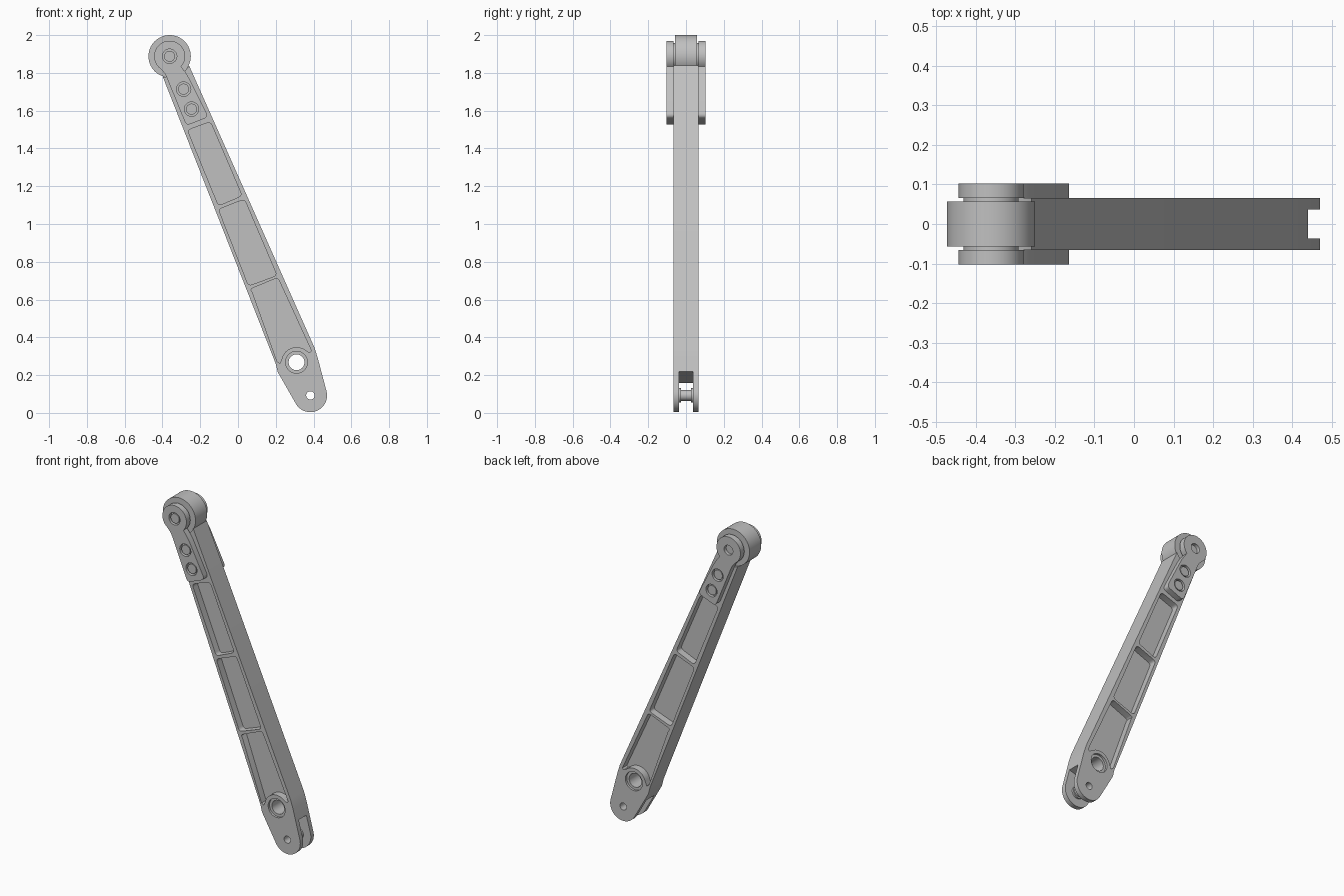
import bpy, bmesh, math
from mathutils import Vector

if "Cube" in bpy.data.objects:
    bpy.data.objects.remove(bpy.data.objects["Cube"])

grey = bpy.data.materials.new("machined_grey")
grey.diffuse_color = (0.53, 0.53, 0.53, 1)
grey.use_nodes = True
grey.node_tree.nodes["Principled BSDF"].inputs["Base Color"].default_value = grey.diffuse_color


def arc(cx, cz, r, a0, a1, n):
    """Points on an arc in the XZ plane, angles in degrees."""
    return [(cx + r * math.cos(math.radians(a0 + (a1 - a0) * i / n)),
             cz + r * math.sin(math.radians(a0 + (a1 - a0) * i / n))) for i in range(n + 1)]


def rounded(pts, r, n=4):
    """Round each corner of a polygon with a small curve."""
    out = []
    for i, p in enumerate(pts):
        p = Vector(p)
        a, b = Vector(pts[i - 1]) - p, Vector(pts[(i + 1) % len(pts)]) - p
        s = p + a.normalized() * min(r, a.length * 0.45)
        e = p + b.normalized() * min(r, b.length * 0.45)
        for k in range(n + 1):
            t = k / n
            out.append(tuple(s * (1 - t) ** 2 + p * 2 * t * (1 - t) + e * t * t))
    return out


def prism(name, pts, y0, y1):
    """Extrude an XZ outline from y0 to y1."""
    bm = bmesh.new()
    f = bm.faces.new([bm.verts.new((x, y0, z)) for x, z in pts])
    ext = bmesh.ops.extrude_face_region(bm, geom=[f])
    bmesh.ops.translate(bm, vec=(0, y1 - y0, 0),
                        verts=[v for v in ext["geom"] if isinstance(v, bmesh.types.BMVert)])
    bmesh.ops.recalc_face_normals(bm, faces=bm.faces)
    me = bpy.data.meshes.new(name)
    bm.to_mesh(me)
    bm.free()
    me.materials.append(grey)
    ob = bpy.data.objects.new(name, me)
    bpy.context.collection.objects.link(ob)
    return ob


def disc(name, c, r, y0, y1, n=40):
    return prism(name, arc(c[0], c[1], r, 0, 360 * (n - 1) / n, n - 1), y0, y1)


def activate(ob):
    bpy.ops.object.select_all(action='DESELECT')
    ob.select_set(True)
    bpy.context.view_layer.objects.active = ob


def cut(ob, cutters):
    for c in cutters:
        activate(ob)
        m = ob.modifiers.new("cut", 'BOOLEAN')
        m.operation, m.solver, m.object = 'DIFFERENCE', 'EXACT', c
        bpy.ops.object.modifier_apply(modifier=m.name)
        bpy.data.objects.remove(c)


ROLLER = (-0.362, 1.888)
BOLTS = [(-0.288, 1.714), (-0.246, 1.608)]
BORE = (0.31, 0.268)
PIN = (0.383, 0.0925)
ARM_Y, PLATE_Y, WEB_Y = 0.066, 0.103, 0.022

# Tapered arm, scooped at the roller and rounded at the fork end
outline = (arc(*ROLLER, 0.113, -109, -25, 14) + [(0.405, 0.345), (0.421, 0.295)]
           + arc(*PIN, 0.0885, 14, -150, 28)
           + [(0.21, 0.217), (0.199, 0.262)])
arm = prism("arm", outline, -ARM_Y, ARM_Y)

# Three lightening pockets on each side
pockets = [
    rounded([(-0.267, 1.497), (-0.146, 1.541), (0.021, 1.150), (-0.103, 1.097)], 0.02),
    rounded([(-0.103, 1.078), (0.034, 1.131), (0.206, 0.728), (0.056, 0.673)], 0.02),
    rounded([(0.061, 0.654), (0.211, 0.716), (0.355, 0.386)], 0.02)[:10]
    + [(0.389, 0.328), (0.380, 0.320)] + arc(*BORE, 0.08, 48, 168, 16)
    + [(0.222, 0.262), (0.207, 0.272)],
]
cutters = []
for s in (-1, 1):
    cutters += [prism("pocket_cutter", p, s * WEB_Y, s * 0.2) for p in pockets]
    cutters.append(disc("counterbore_cutter", BORE, 0.058, s * 0.052, s * 0.2))
cutters.append(disc("bore_cutter", BORE, 0.042, -0.2, 0.2))
cutters.append(disc("pin_cutter", PIN, 0.022, -0.2, 0.2))
# Fork slot, square to the arm
cutters.append(prism("slot_cutter", [(0.14, 0.128), (0.54, 0.25), (0.6, -0.1), (0.14, -0.1)],
                     -0.037, 0.037))
cut(arm, cutters)

# Hollow pin spool between the fork cheeks
spool = disc("pin_spool", PIN, 0.029, -0.038, 0.038)
cut(spool, [disc("spool_cutter", PIN, 0.022, -0.2, 0.2)])
for s, side in ((-1, "front"), (1, "back")):
    flange = disc("spool_flange_" + side, PIN, 0.038, s * 0.026, s * 0.038)
    cut(flange, [disc("flange_cutter", PIN, 0.022, -0.2, 0.2)])

# Roller at the top
disc("roller", ROLLER, 0.112, -0.057, 0.057, 64)

# Side plates with bolts, and spacers beside the roller
plate_outline = (arc(*ROLLER, 0.082, -42, 235, 40) + [(-0.388, 1.797), (-0.376, 1.772)]
                 + rounded([(-0.3, 1.58), (-0.272, 1.521), (-0.159, 1.566), (-0.18, 1.63)], 0.022)[5:15]
                 + [(-0.258, 1.770), (-0.276, 1.800)])
for s, side in ((-1, "front"), (1, "back")):
    disc("roller_spacer_" + side, ROLLER, 0.07, s * 0.055, s * 0.068)
    plate = prism("side_plate_" + side, plate_outline, s * 0.0655, s * PLATE_Y)
    holes = BOLTS + [ROLLER]
    cut(plate, [disc("recess_cutter", c, 0.038 if c != ROLLER or s < 0 else 0.03,
                     s * 0.082, s * 0.2) for c in holes])
    for i, c in enumerate(holes):
        if c == ROLLER and s > 0:
            continue
        disc(f"bolt_{side}_{i}", c, 0.029, s * 0.08, s * 0.098)

# Smooth the round walls, keep edges crisp
for ob in list(bpy.context.scene.objects):
    activate(ob)
    bpy.ops.object.shade_smooth_by_angle(angle=math.radians(30))
